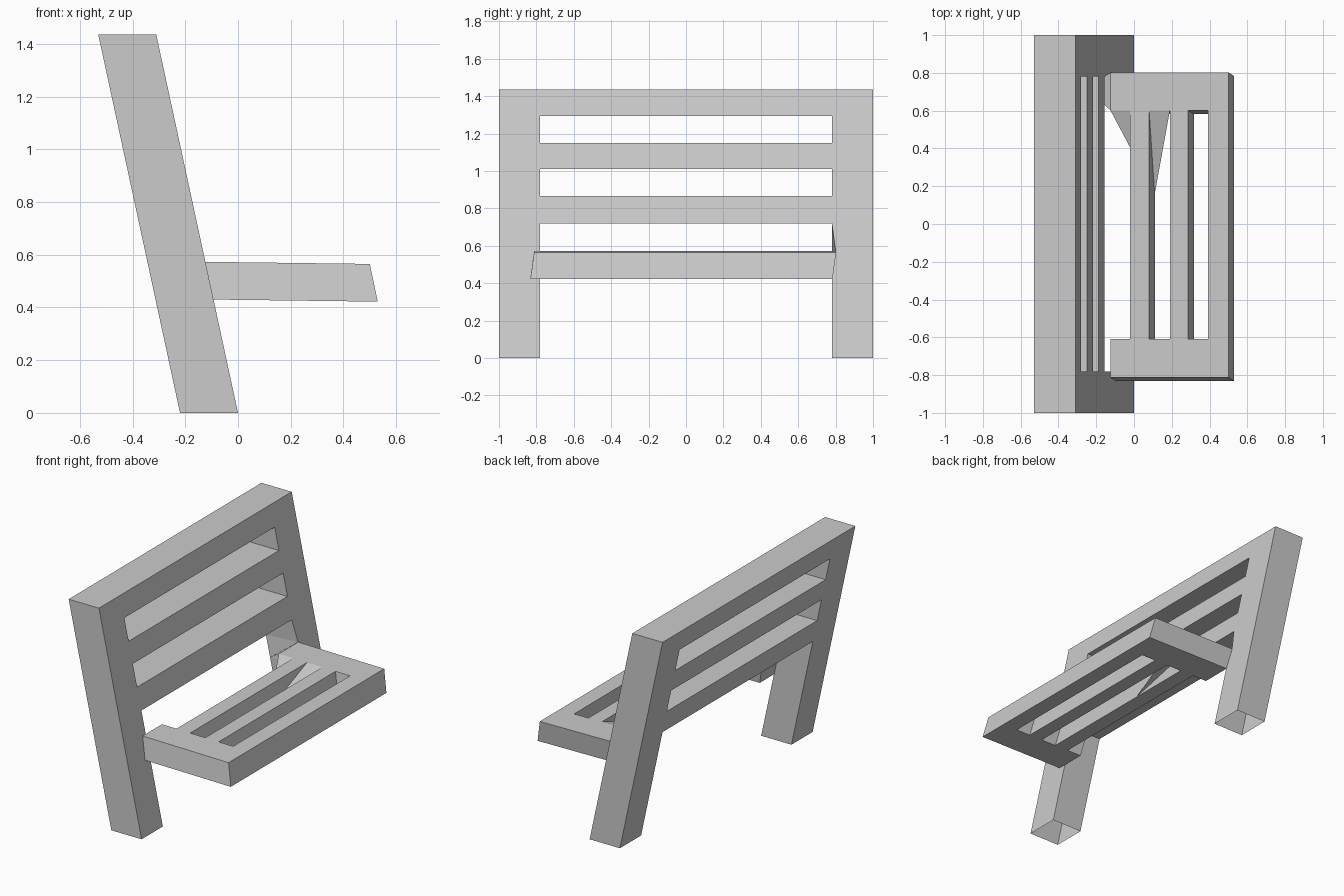
import bpy
import bmesh

if "Cube" in bpy.data.objects:
    bpy.data.objects.remove(bpy.data.objects["Cube"], do_unlink=True)

grey = bpy.data.materials.new("plain_grey")
grey.use_nodes = True
grey.diffuse_color = (0.6, 0.6, 0.6, 1)
grey.node_tree.nodes["Principled BSDF"].inputs["Base Color"].default_value = grey.diffuse_color


def finish(name, bm):
    bmesh.ops.recalc_face_normals(bm, faces=bm.faces)
    mesh = bpy.data.meshes.new(name)
    bm.to_mesh(mesh)
    bm.free()
    mesh.materials.append(grey)
    obj = bpy.data.objects.new(name, mesh)
    bpy.context.collection.objects.link(obj)
    return obj


def pierced_slab(us, vs, filled, place, open_floor=False):
    """Grid of cells with holes, two skins deep and walled round every edge."""
    bm = bmesh.new()
    cache = {}

    def vert(i, j, k):
        if (i, j, k) not in cache:
            cache[i, j, k] = bm.verts.new(place(us[i], vs[j], k))
        return cache[i, j, k]

    cells = {(i, j) for i in range(len(us) - 1) for j in range(len(vs) - 1) if filled(i, j)}
    for i, j in cells:
        ring = [(i, j), (i + 1, j), (i + 1, j + 1), (i, j + 1)]
        for k in (0, 1):
            bm.faces.new([vert(a, b, k) for a, b in ring])
        neighbours = [(i, j - 1), (i + 1, j), (i, j + 1), (i - 1, j)]
        for n, side in enumerate(neighbours):
            if side in cells or (open_floor and n == 0 and j == 0):
                continue
            a, b = ring[n], ring[(n + 1) % 4]
            bm.faces.new([vert(*a, 0), vert(*b, 0), vert(*b, 1), vert(*a, 1)])
    return bm


# Leaning back frame: two hollow-footed legs joined by three rails
LEAN = -0.31 / 1.435
levels = [0, 0.43, 0.573, 0.72, 0.865, 1.01, 1.15, 1.295, 1.435]
back = pierced_slab(
    [-1, -0.78, 0.78, 1], levels,
    lambda i, j: i != 1 or j in (3, 5, 7),
    lambda y, z, k: (LEAN * z - 0.22 * k, y, z),
    open_floor=True)

# Inner edge of the left leg flares out to meet the seat corner
for v in back.verts:
    if abs(v.co.y - 0.78) < 0.001 and abs(v.co.z - 0.573) < 0.001 and v.co.x > -0.2:
        v.co.y = 0.80
finish("back_frame", back)


# Slatted seat, its underside shifted forward and to the right
def seat_point(x, y, k):
    return (x + 0.03 * k, y - 0.02 * k, 0.573 - 0.0128 * (x + 0.125) - 0.143 * k)


finish("seat", pierced_slab(
    [-0.125, -0.02, 0.08, 0.19, 0.287, 0.392, 0.5],
    [-0.812, -0.61, 0.602, 0.803],
    lambda i, j: j != 1 or i in (1, 3, 5),
    seat_point))

# Thin webs bracing the seat's back left corner
inner = seat_point(-0.125, 0.602, 0)
outer = seat_point(-0.125, 0.803, 0)
slot = seat_point(0.19, 0.602, 0)
slat = (0.11, 0.16, 0.43)
leg = (LEAN * 0.43 - 0.22, 0.78, 0.43)
bm = bmesh.new()
for corners in ((inner, outer, leg), (inner, slat, slot)):
    bm.faces.new([bm.verts.new(c) for c in corners])
finish("corner_webs", bm)
